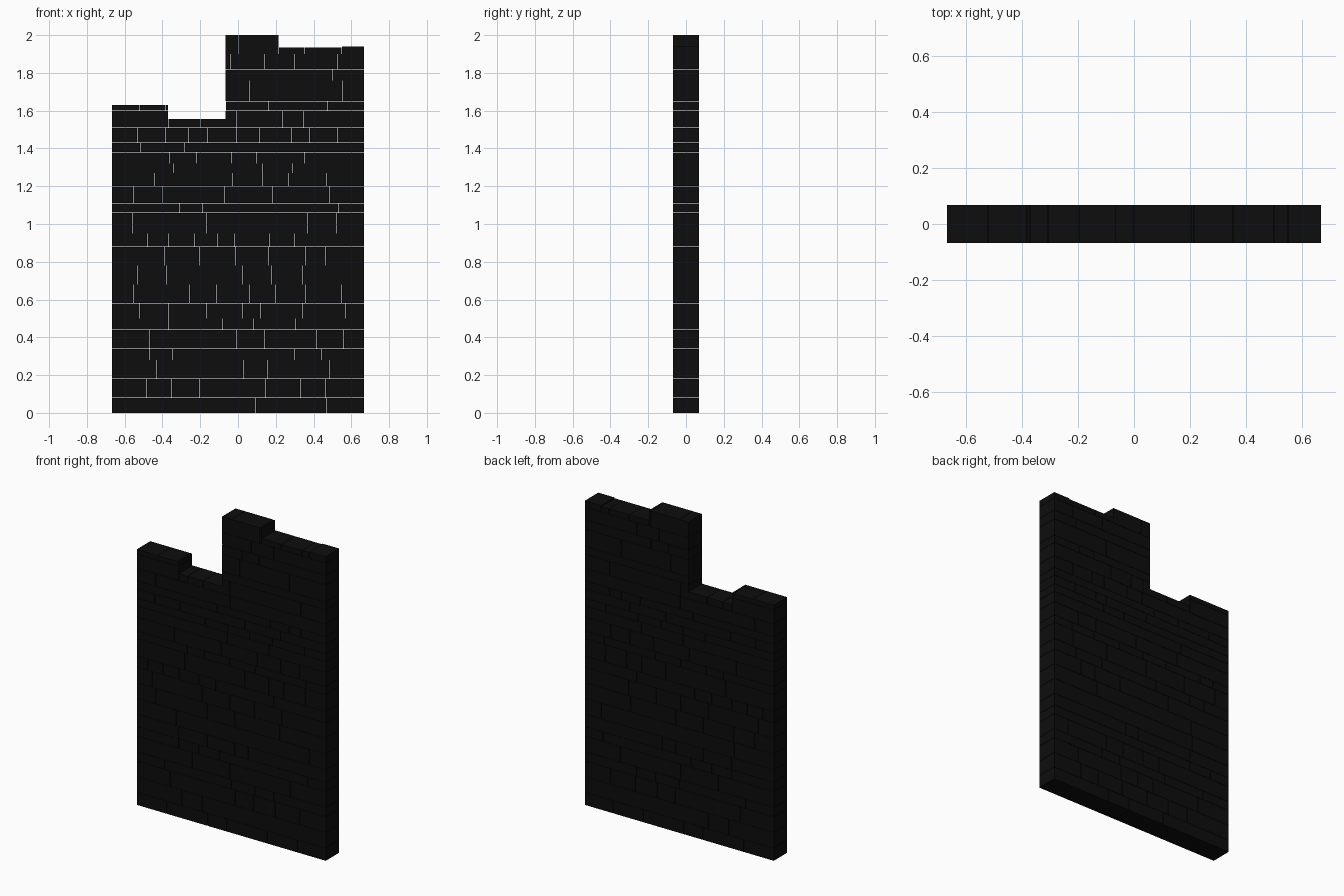
import bpy, bmesh, random

if "Cube" in bpy.data.objects:
    bpy.data.objects.remove(bpy.data.objects["Cube"])

random.seed(4)
HALF_W, HALF_D, GAP = 0.667, 0.068, 0.0016

# Stepped, broken top of the wall: (start x, end x, height)
STEPS = [(-0.667, -0.37, 1.63), (-0.37, -0.066, 1.555), (-0.066, 0.215, 2.0),
         (0.215, 0.55, 1.935), (0.55, 0.667, 1.94)]

# Courses: (top z, known upright joints)
COURSES = [
    (0.08, [-.455]), (0.18, [-.35, -.205, -.045, .33]), (0.28, [-.43, .31]),
    (0.34, [0, .30, .44]), (0.44, [-.275, -.01, .27, .56]),
    (0.50, [-.37, -.23, .305, .54]), (0.58, [-.52, -.37, .025, .12, .34, .57]),
    (0.68, [-.555]), (0.78, []), (0.88, [-.205, .465]),
    (0.95, [-.59, -.48, -.37, -.11, -.02, .165, .30]),
    (1.06, [-.56, .095, .265, .37]), (1.11, [-.545, -.45, -.19, .365, .53]),
    (1.20, [-.07]), (1.27, [-.44]), (1.32, []), (1.38, [-.54, .27, .35]),
    (1.43, [.41, .49]), (1.51, [-.26, -.16, .285, .38, .525]),
    (1.60, [-.01, .235, .345, .49]), (1.65, [-.52, .045, .365]),
    (1.76, [.06, .41]), (1.82, []), (1.90, [.30, .525]), (2.0, []),
]

mat = bpy.data.materials.new("dark_stone")
mat.diffuse_color = (0.004, 0.004, 0.004, 1)
mat.use_nodes = True
mat.node_tree.nodes["Principled BSDF"].inputs["Base Color"].default_value = mat.diffuse_color


def add_brick(bm, x0, x1, z0, z1):
    v = bmesh.ops.create_cube(bm, size=1)["verts"]
    bmesh.ops.scale(bm, vec=(x1 - x0, 2 * HALF_D, z1 - z0), verts=v)
    bmesh.ops.translate(bm, vec=((x0 + x1) / 2, 0, (z0 + z1) / 2), verts=v)


def fill_joints(joints):
    """Split long stretches into irregular bricks."""
    edges = [-HALF_W] + joints + [HALF_W]
    out = [edges[0]]
    for a, b in zip(edges, edges[1:]):
        n = max(1, round((b - a) / 0.16))
        w = [random.uniform(0.7, 1.3) for _ in range(n)]
        for k in range(n):
            out.append(a + (b - a) * sum(w[:k + 1]) / sum(w))
    return out


# One object per course of separate bricks
z0 = 0.0
for i, (z1, joints) in enumerate(COURSES):
    bm = bmesh.new()
    xs = fill_joints(joints)
    for a, b in zip(xs, xs[1:]):
        # pieces of the brick under each step of the broken top
        parts = [(max(a, s), min(b, e), min(z1, t)) for s, e, t in STEPS
                 if min(b, e) - max(a, s) > 0.001]
        merged = []
        for p in parts:
            if merged and abs(merged[-1][2] - p[2]) < 1e-6:
                merged[-1] = (merged[-1][0], p[1], p[2])
            else:
                merged.append(p)
        for s, e, t in merged:
            if t - z0 < 0.004:
                continue
            left = s if s <= -HALF_W + 1e-4 else s + GAP / 2
            right = e if e >= HALF_W - 1e-4 else e - GAP / 2
            low = z0 if z0 == 0 else z0 + GAP / 2
            high = t if t < z1 or z1 == 2.0 else t - GAP / 2
            add_brick(bm, left, right, low, high)
    mesh = bpy.data.meshes.new(f"brick_course_{i + 1}")
    bm.to_mesh(mesh)
    bm.free()
    mesh.materials.append(mat)
    bpy.context.collection.objects.link(
        bpy.data.objects.new(f"brick_course_{i + 1}", mesh))
    z0 = z1
